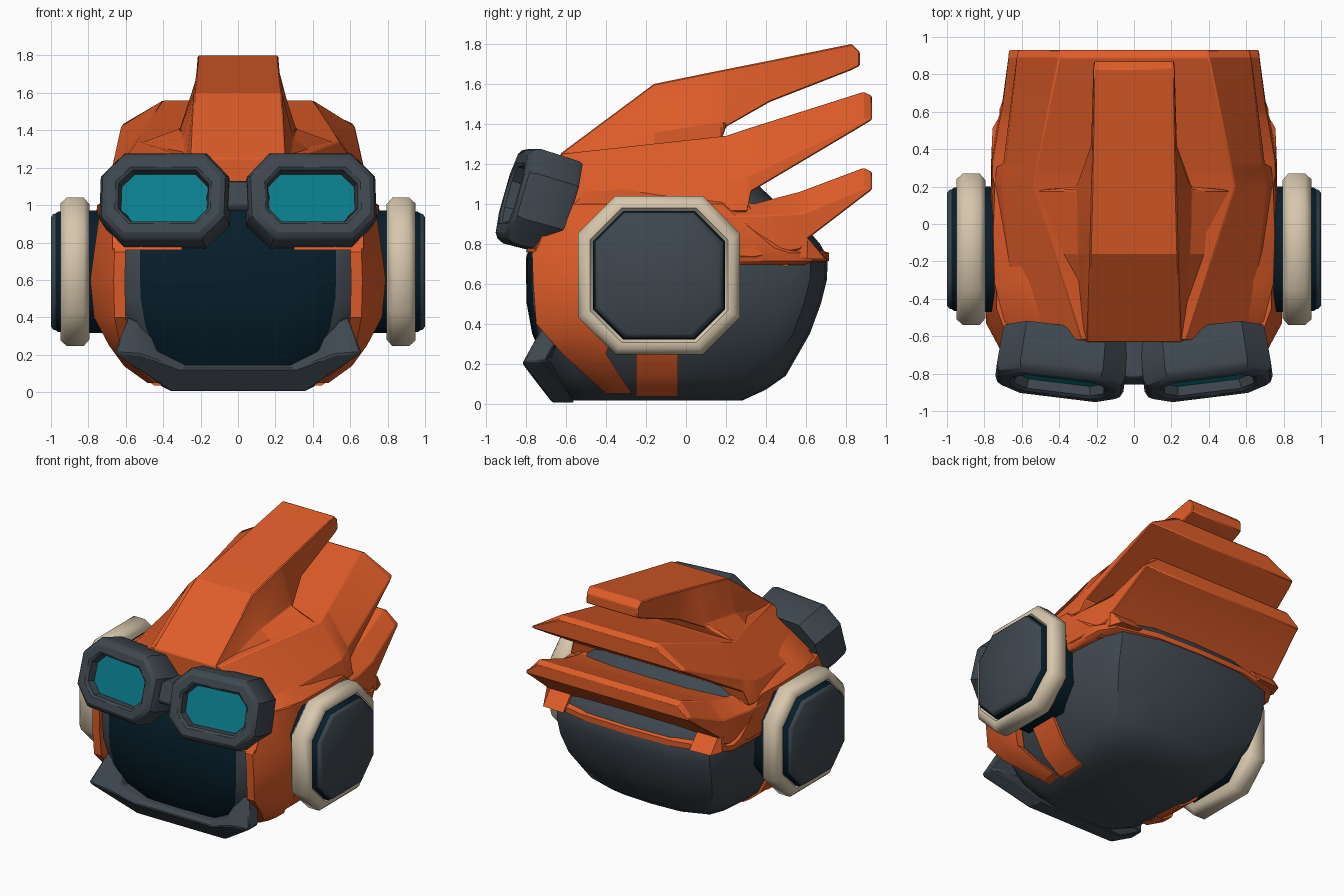
import bpy, bmesh, math
from mathutils import Matrix, Vector

if "Cube" in bpy.data.objects:
    bpy.data.objects.remove(bpy.data.objects["Cube"])


def material(name, rgb):
    m = bpy.data.materials.new(name)
    m.diffuse_color = (*rgb, 1)
    m.use_nodes = True
    m.node_tree.nodes["Principled BSDF"].inputs["Base Color"].default_value = m.diffuse_color
    return m


ORANGE = material("orange", (0.74, 0.108, 0.022))
SLATE = material("slate", (0.049, 0.064, 0.079))
NAVY = material("dark_navy", (0.002, 0.013, 0.024))
TAN = material("tan", (0.68, 0.57, 0.42))
TEAL = material("teal", (0.003, 0.21, 0.27))


def loft(name, rings, mats, rule=None, bevel=0, angle=30):
    """Skin a list of equal closed rings, cap both ends."""
    bm = bmesh.new()
    vs = [[bm.verts.new(p) for p in r] for r in rings]
    n = len(vs[0])
    for a, b in zip(vs, vs[1:]):
        for i in range(n):
            j = (i + 1) % n
            bm.faces.new((a[i], a[j], b[j], b[i]))
    bm.faces.new(vs[0])
    bm.faces.new(vs[-1])
    bmesh.ops.recalc_face_normals(bm, faces=bm.faces)
    if rule:
        for f in bm.faces:
            f.material_index = rule(f)
    me = bpy.data.meshes.new(name)
    bm.to_mesh(me)
    bm.free()
    ob = bpy.data.objects.new(name, me)
    bpy.context.collection.objects.link(ob)
    for m in mats:
        me.materials.append(m)
    bpy.ops.object.select_all(action='DESELECT')
    ob.select_set(True)
    bpy.context.view_layer.objects.active = ob
    bpy.ops.object.shade_smooth_by_angle(angle=math.radians(angle))
    if bevel:
        b = ob.modifiers.new("bevel", 'BEVEL')
        b.width, b.segments, b.limit_method = bevel, 1, 'ANGLE'
    return ob


def pair(name, rings, mats, **kw):
    """Loft a right part and its mirrored left twin."""
    for side, s in (("right", 1), ("left", -1)):
        loft(f"{name}_{side}", [[(s * p[0], p[1], p[2]) for p in r] for r in rings], mats, **kw)


def plan(z, w, f, b, belly=1.045):
    """Horizontal outline of the head: half width, front and back."""
    half = [(0.4, f + .005), (0.76, f + .03), (0.93, f + .12), (1, f + .32),
            (belly, (f + b) / 2 + .08), (1, b - .2), (0.91, b - .085), (0.5, b - .012)]
    right = [(k * w, y, z) for k, y in half]
    return [(0, f, z)] + right + [(0, b, z)] + [(-x, y, z) for x, y, z in reversed(right)]


def octagon(hu, hv, cu, cv):
    return [(hu, hv - cv), (hu - cu, hv), (cu - hu, hv), (-hu, hv - cv),
            (-hu, cv - hv), (cu - hu, -hv), (hu - cu, -hv), (hu, cv - hv)]


# Head shell with a dark visor on the front
def visor(f):
    c = f.calc_center_median()
    return 1 if f.normal.y < -.8 and abs(c.x) < .53 and c.z > .12 else 0


loft("head_shell", [plan(*r) for r in (
    (.015, .36, -.58, .28), (.07, .46, -.63, .40), (.14, .54, -.68, .50), (.35, .65, -.77, .62),
    (.50, .685, -.797, .675), (.62, .69, -.80, .705), (.73, .69, -.80, .71), (.80, .685, -.78, .67),
    (.87, .67, -.76, .61), (1.0, .62, -.69, .46), (1.1, .54, -.61, .355), (1.16, .40, -.55, .2))],
    [SLATE, NAVY], visor, angle=35)

# Hair cap hugging the head, with a rim at the nape
loft("hair_cap", [plan(*r, 1.01) for r in (
    (.695, .735, -.60, .67), (.715, .75, -.62, .715), (.755, .755, -.62, .715), (.78, .76, -.63, .64),
    (.88, .76, -.64, .52), (1.0, .745, -.64, .38), (1.1, .60, -.62, .30), (1.2, .32, -.60, .1))], [ORANGE])


# Hair tiers: sections along y with bottom, side and top corners
def tier(name, sections):
    rings = []
    for y, bot, side, top in sections:
        h = (bot, side, top)
        rings.append([(x, y, z) for x, z in h] + [(-x, y, z) for x, z in reversed(h)])
    loft(name, rings, [ORANGE], bevel=.006, angle=20)


tier("hair_crest_upper", [
    (-.63, (.30, 1.10), (.275, 1.20), (.25, 1.25)),
    (-.16, (.43, 1.26), (.295, 1.36), (.235, 1.60)),
    (.18, (.545, 1.325), (.31, 1.41), (.226, 1.669)),
    (.20, (.31, 1.385), (.30, 1.41), (.226, 1.673)),
    (.42, (.23, 1.51), (.228, 1.53), (.222, 1.717)),
    (.83, (.218, 1.67), (.217, 1.69), (.215, 1.80)),
    (.87, (.215, 1.69), (.214, 1.70), (.21, 1.76))])
tier("hair_tier_middle", [
    (-.62, (.66, .95), (.62, 1.02), (.28, 1.25)),
    (.20, (.75, .96), (.71, 1.10), (.54, 1.34)),
    (.305, (.735, .96), (.69, 1.14), (.52, 1.375)),
    (.325, (.70, 1.06), (.685, 1.15), (.517, 1.381)),
    (.89, (.628, 1.395), (.625, 1.42), (.40, 1.56)),
    (.93, (.62, 1.42), (.615, 1.435), (.39, 1.54))])
tier("hair_tier_lower", [
    (-.50, (.74, .80), (.735, .95), (.55, 1.10)),
    (.00, (.765, .74), (.76, .94), (.62, 1.06)),
    (.34, (.765, .73), (.755, .94), (.62, 1.0)),
    (.57, (.725, .77), (.715, .95), (.60, 1.06)),
    (.61, (.71, .825), (.705, .96), (.60, 1.075)),
    (.89, (.672, 1.04), (.67, 1.08), (.58, 1.18)),
    (.93, (.67, 1.07), (.665, 1.09), (.57, 1.16))])

# Nape flaps where the hair drops behind the ears
pair("nape_flap", [[(x, .24, .74), (x, .50, .685), (x, .56, .735), (x, .705 - d, .725), (x, .61, .83),
                    (x, .3, .9)] for x, d in ((.52, 0), (.69, .01), (.72, .10))], [ORANGE])

# Brow plates under the goggles
pair("brow", [[(x, -.775 + d, .76), (x, -.69 + d, .95), (x, -.60, 1.04), (x, -.56, .76)]
              for x, d in ((.30, -.025), (.52, -.01), (.67, .02))], [ORANGE])


# Cheek panels and straps: rows of z, front y, back y, front x, outer x
def panel(name, rows, bend):
    rings = []
    for z, yf, yb, xf, xm in rows:
        ym, t = yf + (yb - yf) * bend, .06
        rings.append([(xf, yf, z), (xm, ym, z), (xm, yb, z),
                      (xm - t, yb, z), (xm - t, ym, z), (xf - t, yf, z)])
    pair(name, rings, [ORANGE])


panel("cheek_panel", [
    (1.0, -.60, -.30, .68, .735), (.75, -.77, -.30, .66, .77), (.60, -.765, -.30, .665, .79),
    (.40, -.75, -.34, .66, .77), (.25, -.62, -.40, .63, .69), (.14, -.50, -.33, .56, .61),
    (.05, -.40, -.27, .45, .485)], .5)
panel("jaw_strap", [
    (.035, -.25, -.04, .445, .445), (.07, -.25, -.04, .50, .50), (.14, -.25, -.04, .585, .585),
    (.35, -.25, -.04, .70, .70), (.5, -.25, -.04, .735, .735)], .5)


# Ear pads: octagonal rings stacked along x
def ear(name, steps, mats, rule=None):
    pair(name, [[(x, u - .135, v + .643) for u, v in octagon(h, h - .008, h * .46, h * .46)]
                for x, h in steps], mats, rule=rule, angle=50)


ear("ear_base", [(.66, .335), (.82, .335)], [NAVY])
ear("ear_ring", [(.795, .37), (.825, .405), (.915, .405), (.948, .375), (.948, .345), (.92, .325)], [TAN])
ear("ear_cap", [(.90, .33), (.962, .33), (.975, .32), (.988, .317), (1.0, .30)], [NAVY, SLATE],
    lambda f: 1 if abs(f.calc_center_median().x) > .97 else 0)

# Goggles: tilted back and turned slightly outward
FRAME = (Matrix.Translation((.385, -.74, 1.015)) @ Matrix.Rotation(math.radians(7), 4, 'Z')
         @ Matrix.Rotation(math.radians(-16), 4, 'X'))


def goggle(name, steps, mat):
    rings = [[FRAME @ Vector((u, -d, v)) for u, v in octagon(hu, hv, hv * .5, hv * .52)]
             for d, hu, hv in steps]
    pair(name, rings, [mat])


goggle("goggle_frame", [(-.14, .325, .232), (-.12, .335, .24), (.085, .345, .246), (.12, .33, .23),
                        (.138, .305, .205), (.138, .258, .158), (.125, .242, .143), (.07, .232, .135)], SLATE)
goggle("goggle_lens", [(.068, .228, .132), (.076, .228, .132)], TEAL)
loft("goggle_bridge", [[(x, -.86, 1.00), (x, -.82, 1.13), (x, -.60, 1.10), (x, -.64, .97), (x, -.84, .97)]
                       for x in (-.06, .06)], [SLATE], bevel=.008)


# Chin guard: U-shaped bar leaning back toward the bottom, with an inner ledge
def front_y(z):
    return -.665 - .155 * z / .2 if z < .2 else -.82 + .11 * (z - .2) / .2


half = [((.585, .40), (.55, .375), (.50, .385)), ((.66, .21), (.52, .20), (.43, .22)),
        ((.36, .005), (.315, .125), (.28, .145))]
stations = half + [[(-x, z) for x, z in s] for s in reversed(half)]
loft("chin_guard", [[(xo, front_y(zo), zo), (xr, front_y(zr), zr), (xi, front_y(zi) + .05, zi),
                     (xi, front_y(zi) + .13, zi), (xo, front_y(zo) + .11, zo)]
                    for (xo, zo), (xr, zr), (xi, zi) in stations], [SLATE], bevel=.008)
